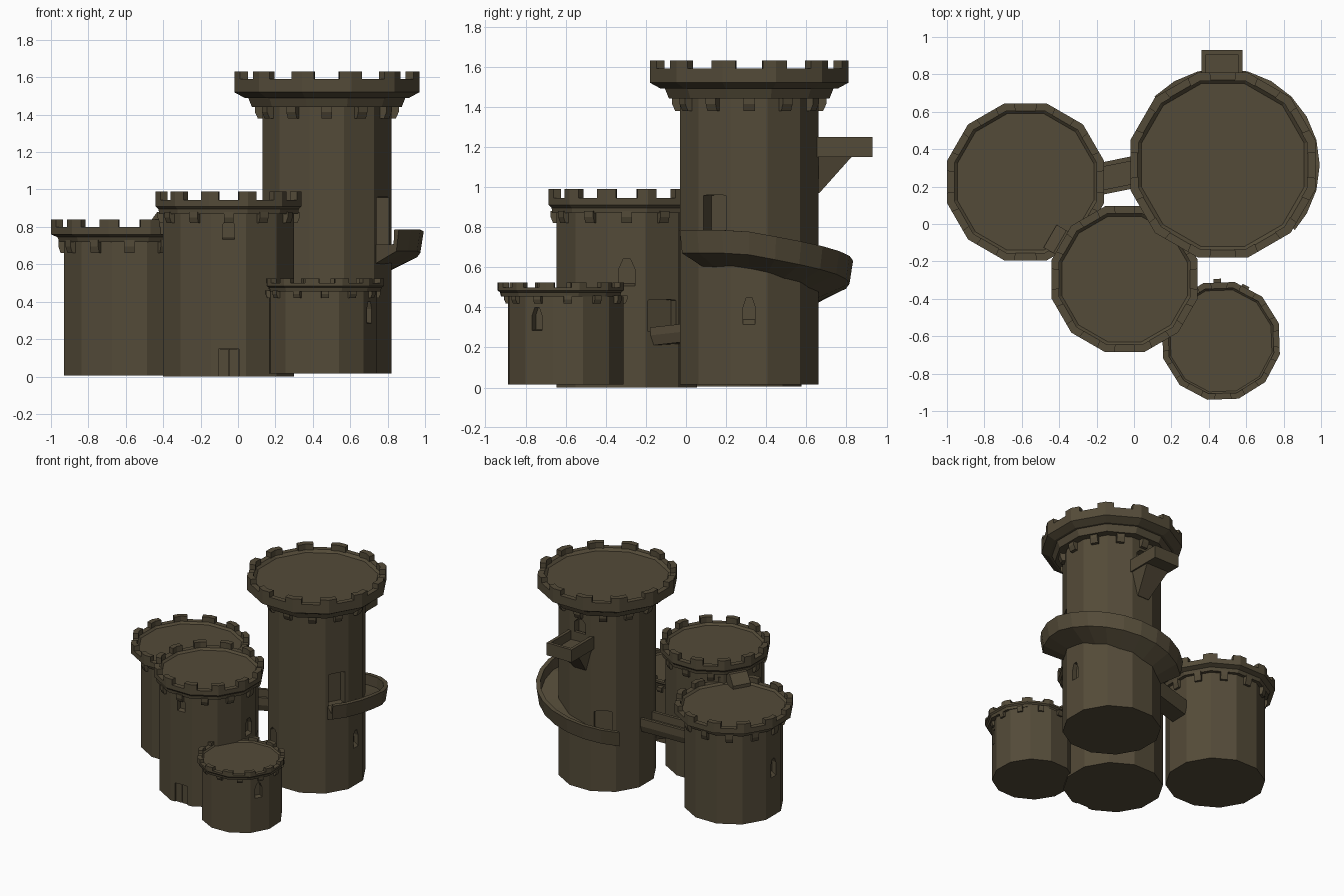
import bpy, bmesh, math
from mathutils import Vector

if "Cube" in bpy.data.objects:
    bpy.data.objects.remove(bpy.data.objects["Cube"])

stone = bpy.data.materials.new("dark olive stone")
stone.diffuse_color = (0.088, 0.070, 0.040, 1)
stone.use_nodes = True
stone.node_tree.nodes["Principled BSDF"].inputs["Base Color"].default_value = stone.diffuse_color
N = 12


def loft(bm, rings):
    """Join equal-sized point rings with quads and cap both ends."""
    vr = [[bm.verts.new(p) for p in r] for r in rings]
    n = len(vr[0])
    for a, b in zip(vr, vr[1:]):
        for i in range(n):
            j = (i + 1) % n
            bm.faces.new((a[i], a[j], b[j], b[i]))
    bm.faces.new(vr[0][::-1])
    bm.faces.new(vr[-1])


def finish(bm, name):
    bmesh.ops.recalc_face_normals(bm, faces=bm.faces)
    me = bpy.data.meshes.new(name)
    bm.to_mesh(me)
    bm.free()
    me.materials.append(stone)
    ob = bpy.data.objects.new(name, me)
    bpy.context.collection.objects.link(ob)
    return ob


def at(c, deg, d, t, z):
    """Point at radial distance d and sideways offset t from a tower axis."""
    a = math.radians(deg)
    return Vector((c[0] + d * math.cos(a) - t * math.sin(a),
                   c[1] + d * math.sin(a) + t * math.cos(a), z))


def ring(c, ap, z, rot=0):
    r = ap / math.cos(math.pi / N)
    return [at(c, rot + 15 + 30 * i, r, 0, z) for i in range(N)]


def opening(bm, c, deg, ap, w, z0, z1, arch=0.03, sill=0.0, depth=0.035):
    """Recess cutter with a pointed head and an optional sloped sill."""
    h = w / 2
    prof = [(-h, z0), (h, z0), (h, z1 - arch), (h * .45, z1), (-h * .45, z1), (-h, z1 - arch)]
    inner = [at(c, deg, ap - depth, t, z) for t, z in prof]
    outer = [at(c, deg, ap + 0.02, t, z - (sill if k < 2 else 0)) for k, (t, z) in enumerate(prof)]
    loft(bm, [inner, outer])


def tower(name, c, ap, profile, rim, top, corbel, openings, base=0.0, crown_c=None, rot=0):
    cc = crown_c or c
    # shaft and crown in one turned shape
    bm = bmesh.new()
    rings = [ring(c, ap, base, rot), ring(c, ap, profile[0][1], rot)]
    rings += [ring(cc, a, z, rot) for a, z in profile]
    loft(bm, rings)
    body = finish(bm, name + "_tower")
    # windows and doors cut into the shaft
    if openings:
        bm = bmesh.new()
        for o in openings:
            opening(bm, c, o[0], ap, *o[1:])
        cutter = finish(bm, name + "_cutter")
        cutter.hide_render = True
        m = body.modifiers.new("openings", 'BOOLEAN')
        m.operation, m.object, m.solver = 'DIFFERENCE', cutter, 'EXACT'
        dg = bpy.context.evaluated_depsgraph_get()
        me = bpy.data.meshes.new_from_object(body.evaluated_get(dg))
        body.modifiers.clear()
        body.data = me
        bpy.data.objects.remove(cutter)
    # merlons bent round each corner
    bm = bmesh.new()
    outer, inner, zr = rim
    out, inn = ring(cc, outer, 0, rot), ring(cc, inner, 0, rot)
    for i in range(N):
        p, q = (i - 1) % N, (i + 1) % N
        f = 0.24
        sec = [out[i].lerp(out[p], f), out[i], out[i].lerp(out[q], f),
               inn[i].lerp(inn[q], f), inn[i], inn[i].lerp(inn[p], f)]
        loft(bm, [[Vector((v.x, v.y, z)) for v in sec] for z in (zr - 0.01, top)])
    finish(bm, name + "_merlons")
    # corbels below the crown
    bm = bmesh.new()
    w, z0, z1, reach = corbel
    for i in range(N):
        a = rot + 30 * i
        loft(bm, [[at(c, a, d, t, z) for d, t in
                   ((ap - .02, -w), (ap + r, -w), (ap + r, w), (ap - .02, w))]
                  for z, r in ((z0, reach * .6), ((z0 + z1) / 2, reach), (z1, reach))])
    finish(bm, name + "_corbels")


A, B, C, D = (0.475, 0.315), (-0.58, 0.225), (-0.05, -0.295), (0.455, -0.60)

# opening: angle, width, bottom, top, arch height, sill drop, depth
tower("tall", A, 0.345,
      [(.345, 1.44), (.40, 1.44), (.42, 1.49), (.44, 1.49), (.495, 1.52), (.495, 1.59),
       (.455, 1.59), (.435, 1.57)], (.495, .45, 1.59), 1.63, (.028, 1.38, 1.45, .04),
      [(0, .06, .34, .45, .05, .04), (-30, .13, .70, .96, .002, 0, .08),
       (90, .10, 1.17, 1.36, .03, 0, .06), (120, .13, .46, .66, .01, 0, .06),
       (240, .11, .28, .44, .03, 0, .05)], base=0.015)
tower("left", B, 0.35,
      [(.35, .72), (.375, .72), (.385, .745), (.42, .76), (.42, .80),
       (.38, .80), (.365, .785)], (.42, .38, .80), .84, (.026, .66, .73, .03),
      [(180, .06, .34, .46, .04, .04)], base=0.005)
tower("middle", C, 0.35,
      [(.35, .87), (.372, .87), (.375, .895), (.39, .91), (.39, .945),
       (.35, .945), (.335, .93)], (.39, .35, .945), .99, (.026, .82, .88, .03),
      [(270, .065, .74, .84, .03, .01), (0, .08, .52, .64, .05, .02),
       (270, .11, -.01, .15, .002, 0, .02), (30, .16, .28, .44, .005, 0, .05)])
tower("small", D, 0.285,
      [(.285, .455), (.295, .455), (.30, .475), (.312, .485), (.312, .50),
       (.28, .50), (.27, .49)], (.312, .28, .50), .525, (.02, .42, .46, .022),
      [(-30, .055, .29, .40, .04, .01)], base=0.015, crown_c=(.465, -.625), rot=2)

# double door leaves at the front
for side, x0 in (("left", -.104), ("right", -.048)):
    bm = bmesh.new()
    loft(bm, [[Vector((x, y, z)) for x, y in
               ((x0, -.635), (x0 + .052, -.635), (x0 + .052, -.62), (x0, -.62))]
              for z in (0, .146)])
    finish(bm, "door_leaf_" + side)

# curved ramp climbing round the tall tower
bm = bmesh.new()
rings = []
for deg in [-42, -30, -15, 0, 15, 30, 45, 60, 75, 90, 105, 120, 135]:
    z = 0.705 - 0.225 * max(0, deg + 5) / 140
    rings.append([at(A, deg, d, 0, z + h) for d, h in
                  ((.33, -.11), (.50, -.035), (.518, .08), (.485, .08), (.48, 0), (.33, 0))])
loft(bm, rings)
finish(bm, "curved_ramp")

# balcony on the back with its bracket
bm = bmesh.new()
bx = A[0] - 0.005


def rect(x, y0, y1, z):
    return [Vector(p) for p in ((bx - x, y0, z), (bx + x, y0, z), (bx + x, y1, z), (bx - x, y1, z))]


loft(bm, [rect(.11, .63, .93, 1.15), rect(.11, .63, .93, 1.25),
          rect(.085, .655, .905, 1.25), rect(.085, .655, .905, 1.18)])
finish(bm, "balcony")
bm = bmesh.new()
loft(bm, [rect(.05, .63, .665, .97), rect(.10, .63, .83, 1.155)])
finish(bm, "balcony_bracket")


# bridges with low side walls
def bridge(name, p, q, w, z0, z1, wall):
    bm = bmesh.new()
    p, q = Vector((*p, z0)), Vector((*q, z1))
    d = q - p
    s = Vector((-d.y, d.x, 0)).normalized()
    i = w - .025
    sec = [(-w * .8, -.05), (w * .8, -.05), (w, 0), (w, wall), (i, wall), (i, 0),
           (-i, 0), (-i, wall), (-w, wall), (-w, 0)]
    loft(bm, [[e + s * t + Vector((0, 0, h)) for t, h in sec] for e in (p, q)])
    finish(bm, name)


bridge("high_bridge", (-.26, .225), (.16, .31), .085, .46, .50, .06)
bridge("low_bridge", (.215, -.14), (.315, .04), .08, .26, .28, .04)

# sloped step from the left roof to the middle crown
bm = bmesh.new()
loft(bm, [[at(C, 150, d, t, z) for d, z in ((.33, .76), (.46, .76), (.46, .81), (.40, .88), (.33, .88))]
          for t in (-.07, .07)])
finish(bm, "roof_step")
